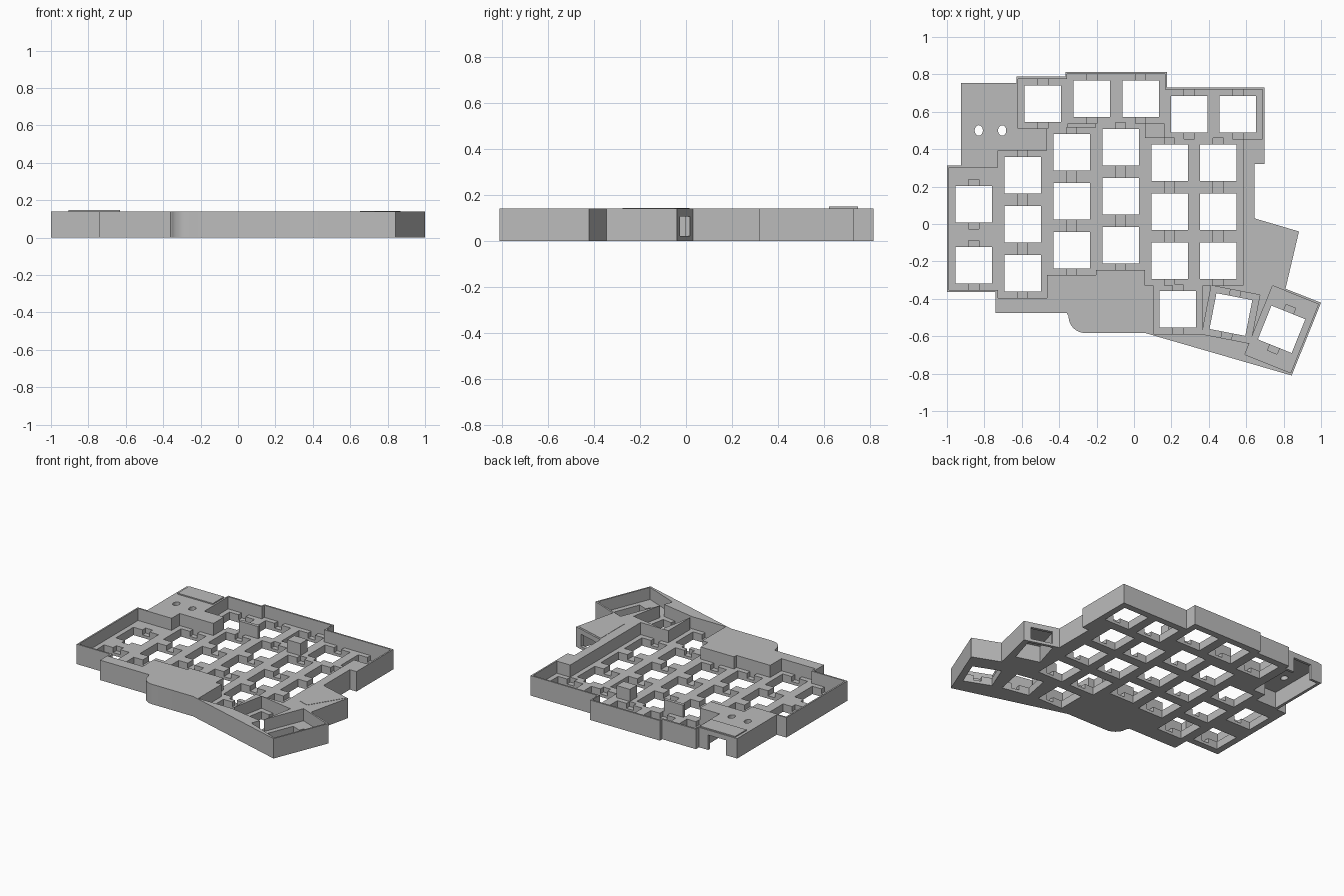
import bpy, bmesh, math
from mathutils import Matrix

cube = bpy.data.objects.get("Cube")
if cube:
    bpy.data.objects.remove(cube, do_unlink=True)

UNIT, HOLE = 0.264, 0.195      # key pitch and switch opening
TOP, FLOOR = 0.14, 0.055       # case height and recessed deck height

grey = bpy.data.materials.new("case_grey")
grey.use_nodes = True
grey.diffuse_color = (0.5, 0.5, 0.5, 1)
grey.node_tree.nodes["Principled BSDF"].inputs["Base Color"].default_value = (0.5, 0.5, 0.5, 1)


def add_object(name, bm):
    bmesh.ops.recalc_face_normals(bm, faces=bm.faces)
    mesh = bpy.data.meshes.new(name)
    bm.to_mesh(mesh)
    bm.free()
    mesh.materials.append(grey)
    obj = bpy.data.objects.new(name, mesh)
    bpy.context.collection.objects.link(obj)
    return obj


def prism(name, points, z0, z1):
    bm = bmesh.new()
    face = bm.faces.new([bm.verts.new((x, y, z0)) for x, y in points])
    new = bmesh.ops.extrude_face_region(bm, geom=[face])["geom"]
    for v in new:
        if isinstance(v, bmesh.types.BMVert):
            v.co.z = z1
    return add_object(name, bm)


def add_box(bm, x, y, w, d, z0, z1, angle=0):
    m = (Matrix.Translation((x, y, (z0 + z1) / 2))
         @ Matrix.Rotation(math.radians(angle), 4, "Z")
         @ Matrix.Diagonal((w, d, z1 - z0, 1)))
    bmesh.ops.create_cube(bm, size=1, matrix=m)


def box(name, *args):
    bm = bmesh.new()
    add_box(bm, *args)
    return add_object(name, bm)


def span(name, x0, x1, y0, y1, z0, z1):
    return box(name, (x0 + x1) / 2, (y0 + y1) / 2, x1 - x0, y1 - y0, z0, z1)


# Outer outline, with one rounded front corner
arc = [(-0.26 - 0.09 * math.sin(a), -0.493 - 0.09 * math.cos(a))
       for a in [math.radians(10 * i) for i in range(10)]]
outline = [
    (-0.925, 0.753), (-0.628, 0.753), (-0.628, 0.788), (-0.367, 0.788),
    (-0.367, 0.814), (0.176, 0.814), (0.176, 0.73), (0.697, 0.73),
    (0.697, 0.32), (0.645, 0.32), (0.645, 0.03), (0.882, -0.04),
    (0.81, -0.346), (1.0, -0.421), (0.843, -0.81), (0.06, -0.583),
] + arc + [
    (-0.36, -0.475), (-0.74, -0.475), (-0.74, -0.363), (-1.0, -0.363),
    (-1.0, 0.314), (-0.925, 0.314),
]
case = prism("keyboard_case", outline, 0, TOP)

# Keys: x, y, rotation, length in units
keys = [(-0.857, 0.105, 0, 1.5), (-0.857, -0.22, 0, 1)]
for x, y in [(-0.596, 0.26), (-0.334, 0.384), (-0.072, 0.411), (0.19, 0.328), (0.45, 0.328)]:
    keys += [(x, y - 0.262 * row, 0, 1) for row in range(3)]
keys += [(x, y, 0, 1) for x, y in
         [(-0.487, 0.643), (-0.225, 0.67), (0.035, 0.67), (0.295, 0.587), (0.554, 0.587)]]
keys += [(0.235, -0.456, 0, 1), (0.518, -0.484, -11, 1), (0.789, -0.563, -22, 1.5)]

# Recessed pockets, clip notches and switch openings
cutters = []
for x, y, angle, length in keys:
    cutters.append(box("pocket_cutter", x, y, UNIT, UNIT * length, FLOOR, 0.2, angle))
for x, y, angle, length in keys:
    cutters.append(box("notch_cutter", x, y, 0.055, UNIT, 0.02, 0.1, angle))
bm = bmesh.new()
for x, y, angle, length in keys:
    add_box(bm, x, y, HOLE, HOLE, -0.1, 0.12, angle)
cutters.append(add_object("switch_hole_cutter", bm))

# Controller bay with its rear port and two round openings
cutters += [
    span("bay_cutter", -0.905, -0.65, 0.41, 0.735, -0.1, 0.115),
    span("bay_side_cutter", -0.905, -0.745, 0.325, 0.45, -0.1, 0.115),
    span("port_cutter", -0.84, -0.7, 0.7, 0.8, -0.11, 0.105),
]
for x in (-0.83, -0.705):
    ring = [(x + 0.022 * math.cos(i * math.pi / 12), 0.5 + 0.028 * math.sin(i * math.pi / 12))
            for i in range(24)]
    cutters.append(prism("round_hole_cutter", ring, 0.05, 0.2))

# Jack bay and its socket in the slanted wall
cutters.append(box("jack_bay_cutter", 0.729, -0.12, 0.17, 0.2, -0.1, 0.115, -16.5))
cutters.append(box("jack_socket_cutter", 0.763, -0.005, 0.15, 0.08, 0.02, 0.105, -16.5))

for cutter in cutters:
    cutter.hide_render = True
    mod = case.modifiers.new(cutter.name, "BOOLEAN")
    mod.operation = "DIFFERENCE"
    mod.solver = "EXACT"
    mod.object = cutter

# Bake the cuts and discard the cutters
bpy.context.view_layer.update()
graph = bpy.context.evaluated_depsgraph_get()
baked = bpy.data.meshes.new_from_object(case.evaluated_get(graph))
case.modifiers.clear()
case.data = baked
case.data.materials.clear()
case.data.materials.append(grey)
for cutter in cutters:
    bpy.data.objects.remove(cutter, do_unlink=True)

# Thin raised covers above the controller and the jack
span("controller_cover", -0.905, -0.631, 0.622, 0.748, TOP - 0.001, 0.148)
prism("jack_cover", [(0.652, 0.015), (0.87, -0.05), (0.73, -0.275), (0.652, -0.25)],
      TOP - 0.001, 0.142)

bpy.ops.object.select_all(action="DESELECT")
case.select_set(True)
bpy.context.view_layer.objects.active = case
bpy.ops.object.shade_smooth_by_angle(angle=math.radians(25))
